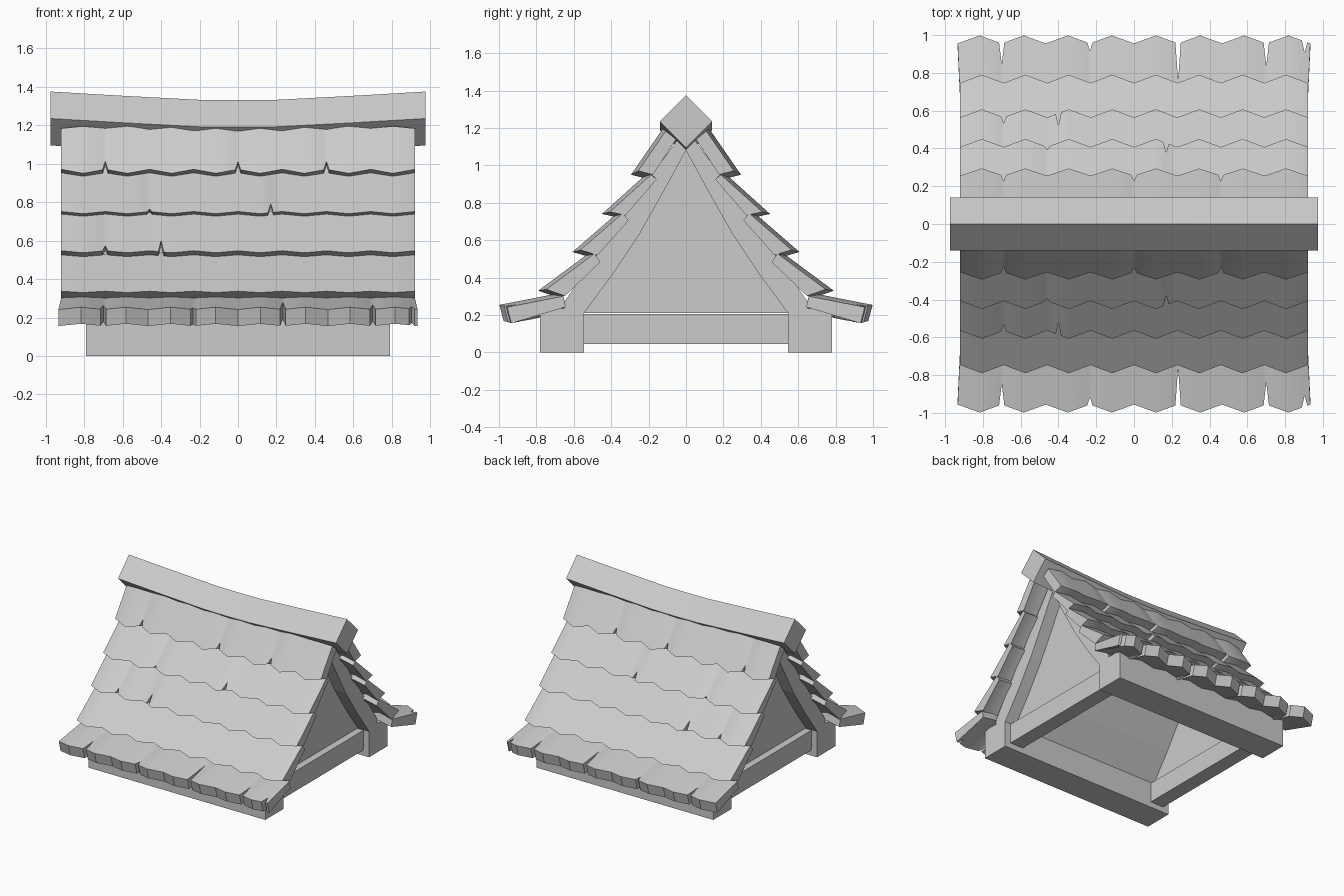
import bpy, bmesh, math
from mathutils import Vector

cube = bpy.data.objects.get("Cube")
if cube:
    bpy.data.objects.remove(cube, do_unlink=True)

grey = bpy.data.materials.new("plain grey")
grey.use_nodes = True
grey.diffuse_color = (0.6, 0.6, 0.6, 1)
grey.node_tree.nodes["Principled BSDF"].inputs["Base Color"].default_value = (0.6, 0.6, 0.6, 1)


def loft(name, sections, smooth=True):
    """Solid through a row of matching closed cross-sections."""
    bm = bmesh.new()
    rings = [[bm.verts.new(p) for p in sec] for sec in sections]
    n = len(rings[0])
    for a, b in zip(rings, rings[1:]):
        for i in range(n):
            j = (i + 1) % n
            bm.faces.new((a[i], a[j], b[j], b[i]))
    bm.faces.new(rings[0])
    bm.faces.new(rings[-1])
    bmesh.ops.recalc_face_normals(bm, faces=bm.faces[:])
    mesh = bpy.data.meshes.new(name)
    bm.to_mesh(mesh)
    bm.free()
    mesh.materials.append(grey)
    obj = bpy.data.objects.new(name, mesh)
    bpy.context.collection.objects.link(obj)
    if smooth:
        bpy.ops.object.select_all(action='DESELECT')
        obj.select_set(True)
        bpy.context.view_layer.objects.active = obj
        bpy.ops.object.shade_smooth_by_angle(angle=math.radians(30))
    return obj


def extrude_x(name, profile, x0, x1):
    return loft(name, [[(x, y, z) for y, z in profile] for x in (x0, x1)], False)


def box_profile(y0, y1, z0, z1):
    return [(y0, z0), (y1, z0), (y1, z1), (y0, z1)]


# Shingle courses: top start, top end, lower end, lower start (y, z), splits {x: depth}
TILE = 0.23
COURSES = [
    ((.125, 1.195), (.294, .95), (.215, .93), (.07, 1.15), {-.69: .05, 0: .05, .46: .05}),
    ((.20, .965), (.45, .74), (.365, .722), (.17, .94), {.17: .07, -.46: .02}),
    ((.35, .76), (.607, .537), (.515, .51), (.32, .72), {-.69: .04, -.40: .09}),
    ((.50, .545), (.79, .33), (.69, .295), (.47, .50), {}),
    ((.66, .32), (.998, .254), (.975, .168), (.647, .262),
     {-.69: .11, -.23: .04, .23: .2, .69: .12, .89: .06}),
]


def shingle_course(name, side, course, eave):
    top, end, low_end, low_top, splits = course
    top, end, low_end, low_top = map(Vector, (top, end, low_end, low_top))
    down = (end - top).normalized()
    normal = Vector((-down.y, down.x))
    # columns at each valley, crown and split
    columns = {round(-0.92 + i * TILE / 2, 3): 0 for i in range(17)}
    for x, depth in splits.items():
        columns[round(x - .014, 3)] = 0
        columns[round(x + .014, 3)] = 0
        columns[x] = depth
    sections = []
    for x in sorted(columns):
        drop = abs(((x + .92) / TILE) % 1 - .5) * 2
        pull = -down * (.039 * drop + columns[x])
        sink = -normal * .02 * drop
        flare = 1.015 if eave else 1
        ring = [(x, top + sink), (x * flare, end + sink + pull),
                (x * flare, low_end + sink + pull), (x, low_top + sink)]
        sections.append([(px, side * p.x, p.y) for px, p in ring])
    loft(name, sections)


ROOF_INNER = [(0, 1.08), (.12, .86), (.25, .63), (.39, .42), (.545, .21)]
ROOF_OUTER = [(.65, .21), (.65, .27), (.5, .49), (.34, .72), (.19, .94), (0, 1.2)]

for side, label in ((-1, "front"), (1, "back")):
    for i, course in enumerate(COURSES):
        shingle_course(f"{label}_shingle_course_{i + 1}", side, course, i == 4)
    # Curved roof deck and long sill beam
    deck = [(side * y, z) for y, z in ROOF_INNER + ROOF_OUTER]
    extrude_x(f"{label}_roof_deck", deck, -.79, .79)
    extrude_x(f"{label}_sill_beam", box_profile(side * .545, side * .78, 0, .235), -.79, .79)

# Gable walls and cross beams
gable = [(y, z) for y, z in ROOF_INNER] + [(-y, z) for y, z in ROOF_INNER[:0:-1]]
for side, label in ((-1, "right"), (1, "left")):
    extrude_x(f"{label}_gable_wall", gable, side * .65, side * .69)
    extrude_x(f"{label}_cross_beam", box_profile(-.55, .55, .045, .205), side * .62, side * .74)

# Sagging ridge beam
ridge = []
for x in (-.975, -.6, -.2, 0, .2, .6, .975):
    sag = .045 * (1 - max(0, (abs(x) - .15) / .825) ** 1.1)
    ridge.append([(x, y, z - sag) for y, z in ((0, 1.375), (.14, 1.235), (0, 1.095), (-.14, 1.235))])
loft("ridge_beam", ridge)
